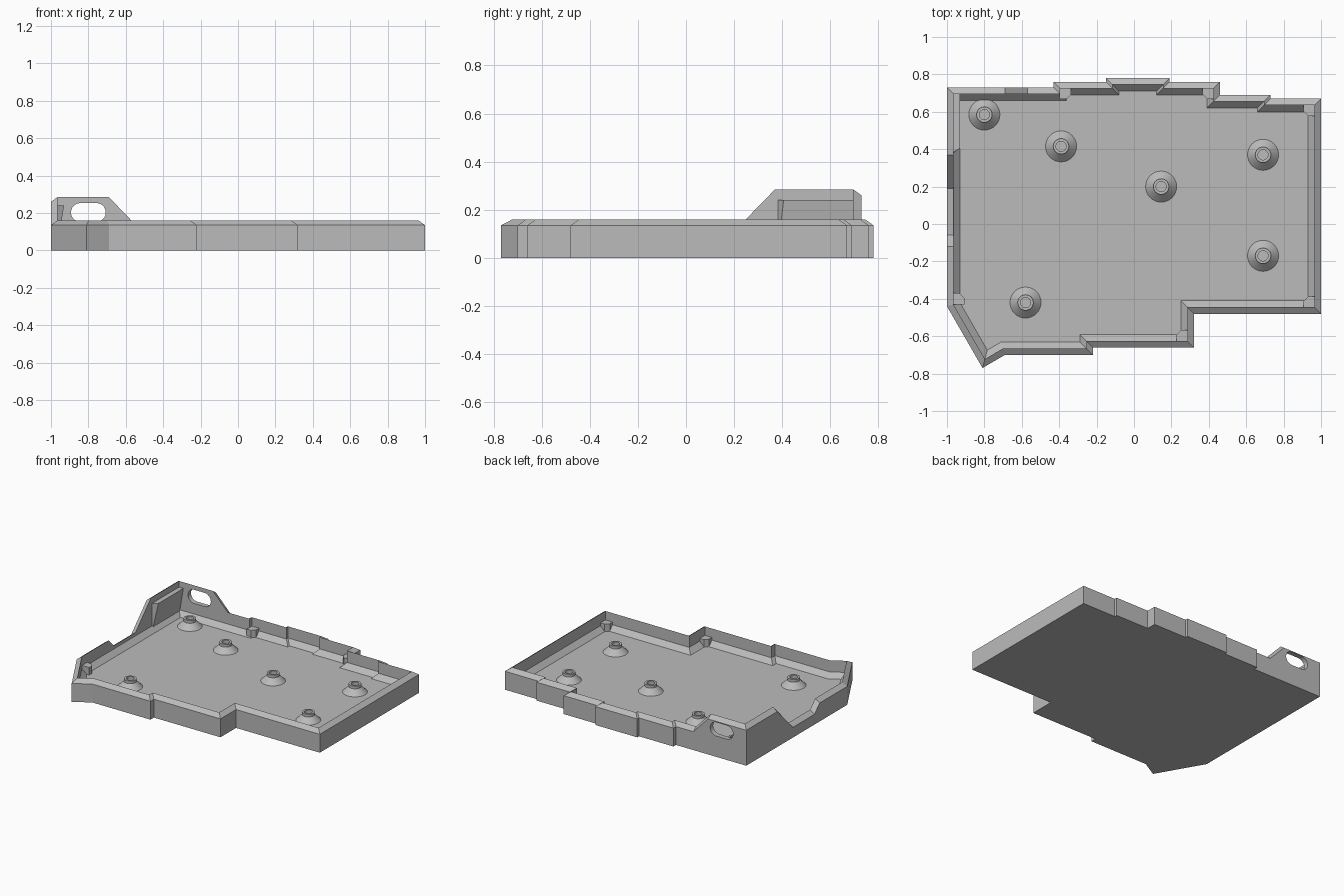
import bpy, bmesh, math
from mathutils import Vector

cube = bpy.data.objects.get("Cube")
if cube:
    bpy.data.objects.remove(cube)

grey = bpy.data.materials.new("plain_grey")
grey.use_nodes = True
colour = (0.5, 0.5, 0.5, 1)
grey.diffuse_color = colour
grey.node_tree.nodes["Principled BSDF"].inputs["Base Color"].default_value = colour

FLOOR, RIM, TALL, DIP = 0.04, 0.16, 0.285, 0.10
WALL, BEVEL, COVE = 0.035, 0.025, 0.075


def make_object(name, bm, smooth=False):
    bmesh.ops.recalc_face_normals(bm, faces=bm.faces)
    mesh = bpy.data.meshes.new(name)
    bm.to_mesh(mesh)
    bm.free()
    mesh.materials.append(grey)
    obj = bpy.data.objects.new(name, mesh)
    bpy.context.collection.objects.link(obj)
    if smooth:
        bpy.ops.object.select_all(action='DESELECT')
        obj.select_set(True)
        bpy.context.view_layer.objects.active = obj
        bpy.ops.object.shade_smooth_by_angle(angle=math.radians(30))
    return obj


def loft(name, rings, closed=False, smooth=False):
    """Skin rings of points; cap the ends, or join last to first when closed."""
    bm = bmesh.new()
    loops = [[bm.verts.new(p) for p in ring] for ring in rings]
    pairs = list(zip(loops, loops[1:]))
    if closed:
        pairs.append((loops[-1], loops[0]))
    for a, b in pairs:
        for i in range(len(a)):
            j = (i + 1) % len(a)
            bm.faces.new((a[i], a[j], b[j], b[i]))
    if not closed:
        bm.faces.new(loops[0])
        bm.faces.new(loops[-1])
    return make_object(name, bm, smooth)


def inset(points, dist):
    """Mitred inward offset of a counterclockwise outline."""
    out = []
    for i, p in enumerate(points):
        d1 = (p - points[i - 1]).normalized()
        d2 = (points[(i + 1) % len(points)] - p).normalized()
        n1, n2 = Vector((-d1.y, d1.x)), Vector((-d2.y, d2.x))
        out.append(p + (n1 + n2) * dist / (1 + n1.dot(n2)))
    return out


# Outline of the tray: x, y and rim height
outline = [
    (-1, -.44, RIM), (-.81, -.77, RIM), (-.69, -.70, RIM), (-.22, -.70, RIM),
    (-.22, -.66, RIM), (.32, -.66, RIM), (.32, -.48, RIM), (1, -.48, RIM),
    (1, .67, RIM), (.73, .67, RIM), (.73, .69, RIM), (.46, .69, RIM),
    (.46, .76, RIM), (.19, .76, RIM), (.19, .78, RIM), (-.15, .78, RIM),
    (-.15, .76, RIM), (-.43, .76, RIM), (-.43, .73, RIM),
    (-.57, .73, RIM), (-.69, .73, TALL), (-1, .73, TALL),
    (-1, .37, TALL), (-1, .19, DIP), (-1, -.06, DIP), (-1, -.12, RIM),
]
base = [Vector(p[:2]) for p in outline]
rim = [p[2] for p in outline]
ridge, floor_edge = inset(base, WALL), inset(base, 2 * WALL)


def at(points, heights):
    return [(p.x, p.y, h) for p, h in zip(points, heights)]


count = len(base)
tray = loft("tray", [
    at(base, [0] * count),
    at(base, [h - BEVEL for h in rim]),
    at(ridge, rim),
    at(ridge, [COVE] * count),
    at(floor_edge, [FLOOR] * count),
])

# Rounded slot through the raised back corner
slot = []
for i in range(26):
    side = 1 if i < 13 else -1
    a = math.radians(-90 + 15 * (i % 13)) + (0 if side > 0 else math.pi)
    slot.append((-.80 + side * .043 + .05 * math.cos(a), .203 + .05 * math.sin(a)))
cutter = loft("slot_cutter", [[(x, y, z) for x, z in slot] for y in (.6, .85)])
cutter.hide_render = True
cut = tray.modifiers.new("slot", 'BOOLEAN')
cut.operation, cut.solver, cut.object = 'DIFFERENCE', 'EXACT', cutter
bpy.context.view_layer.objects.active = tray
bpy.ops.object.modifier_apply(modifier="slot")
bpy.data.objects.remove(cutter)

# Undercut lip inside the raised left-hand wall
lip = []
for z, x in ((.06, -.96), (.24, -.93)):
    lip.append([(-.97, .38, z), (x, .38 + (x + .967) * .7, z), (x, .70, z), (-.97, .70, z)])
loft("inner_lip", lip)

# Screw bosses: flared foot, short collar and blind hole
profile = [(.083, FLOOR - .005), (.083, FLOOR), (.042, .08), (.042, .10), (.027, .10), (.027, .05)]
for n, (cx, cy) in enumerate([(-.80, .585), (-.39, .415), (.145, .20),
                              (.69, .37), (.69, -.17), (-.58, -.42)]):
    rings = [[(cx + r * math.cos(k * math.tau / 32), cy + r * math.sin(k * math.tau / 32), z)
              for k in range(32)] for r, z in profile]
    loft(f"screw_boss_{n + 1}", rings, smooth=True)

# Small supports in the corners, with the inward corner cut off
for n, (cx, cy, sx, sy) in enumerate([(.967, .637, -1, -1), (.967, -.447, -1, 1),
                                      (.287, -.627, -1, 1), (-.967, -.43, 1, 1),
                                      (-.397, .727, 1, -1), (.427, .727, -1, -1)]):
    shape = [(0, 0), (.06, 0), (.06, .035), (.035, .06), (0, .06)]
    loft(f"corner_support_{n + 1}",
         [[(cx + sx * u, cy + sy * v, z) for u, v in shape] for z in (.03, .095)])
